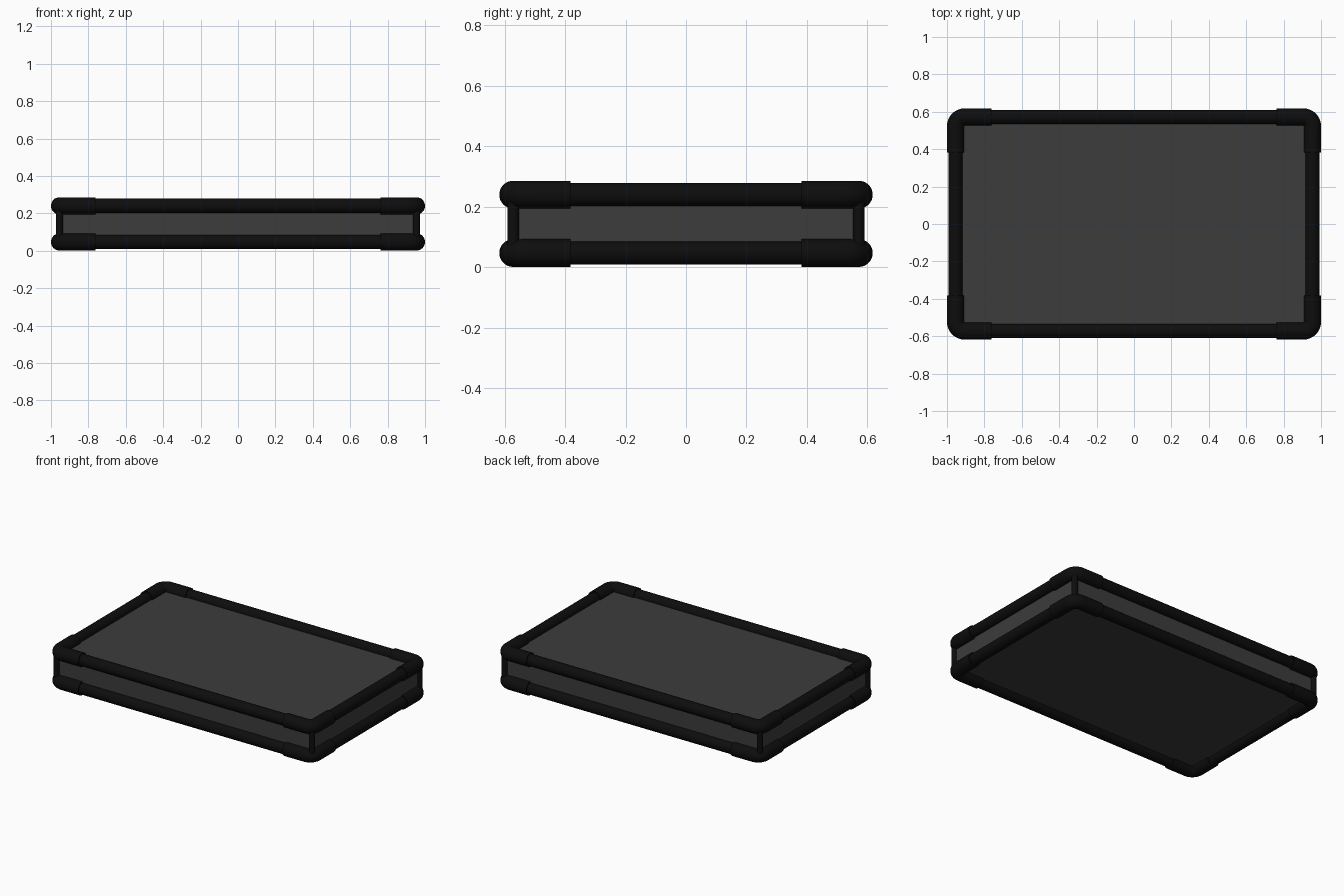
import bpy, bmesh, math
from mathutils import Vector

if "Cube" in bpy.data.objects:
    bpy.data.objects.remove(bpy.data.objects["Cube"])

CX, CY = 0.954, 0.572          # centre lines of the pipes
Z_LOW, Z_HIGH = 0.047, 0.240
PIPE_R, ELBOW_R, POST_R = 0.038, 0.046, 0.019
SIDES = 32


def material(name, value):
    m = bpy.data.materials.new(name)
    m.diffuse_color = (value, value, value, 1)
    m.use_nodes = True
    m.node_tree.nodes["Principled BSDF"].inputs["Base Color"].default_value = m.diffuse_color
    return m


BLACK = material("black pipe", 0.004)
GREY = material("dark grey panel", 0.045)


def finish(bm, name, mat, smooth=True):
    bmesh.ops.recalc_face_normals(bm, faces=bm.faces)
    mesh = bpy.data.meshes.new(name)
    bm.to_mesh(mesh)
    bm.free()
    mesh.materials.append(mat)
    ob = bpy.data.objects.new(name, mesh)
    bpy.context.collection.objects.link(ob)
    if smooth:
        bpy.ops.object.select_all(action='DESELECT')
        ob.select_set(True)
        bpy.context.view_layer.objects.active = ob
        bpy.ops.object.shade_smooth_by_angle(angle=math.radians(40))
    return ob


def tube(name, path, tangents, radius):
    """Sweep a capped circle along a path."""
    bm = bmesh.new()
    rings = []
    for p, t in zip(path, tangents):
        p, t = Vector(p), Vector(t).normalized()
        up = Vector((0, 0, 1)) if abs(t.z) < 0.9 else Vector((1, 0, 0))
        side = t.cross(up)
        rings.append([bm.verts.new(p + radius * (math.cos(a) * side + math.sin(a) * up))
                      for a in (2 * math.pi * i / SIDES for i in range(SIDES))])
    for r0, r1 in zip(rings, rings[1:]):
        for i in range(SIDES):
            j = (i + 1) % SIDES
            bm.faces.new((r0[i], r0[j], r1[j], r1[i]))
    bm.faces.new(rings[0])
    bm.faces.new(rings[-1])
    return finish(bm, name, BLACK)


def straight(name, a, b, radius):
    d = Vector(b) - Vector(a)
    return tube(name, (a, b), (d, d), radius)


def elbow(name, sx, sy, z):
    """Right-angle sleeve: arm along x, quarter bend, arm along y."""
    bend = 0.048
    path, tan = [(sx * 0.763, sy * CY, z)], [(sx, 0, 0)]
    for k in range(9):
        a = math.pi / 2 * k / 8
        path.append((sx * (CX - bend + bend * math.sin(a)),
                     sy * (CY - bend + bend * math.cos(a)), z))
        tan.append((sx * math.cos(a), -sy * math.sin(a), 0))
    path.append((sx * CX, sy * 0.383, z))
    tan.append((0, -sy, 0))
    return tube(name, path, tan, ELBOW_R)


# Panelled body, its faces lying on the pipe centre lines
bm = bmesh.new()
bmesh.ops.create_cube(bm, size=1)
for v in bm.verts:
    v.co = (v.co.x * 2 * CX, v.co.y * 2 * CY,
            Z_LOW if v.co.z < 0 else Z_HIGH)
finish(bm, "panel_body", GREY, smooth=False)

# Upper and lower pipe frames with corner elbows
for level, z in (("lower", Z_LOW), ("upper", Z_HIGH)):
    for s, word in ((-1, "front"), (1, "back")):
        straight(f"{level}_{word}_pipe", (-0.9, s * CY, z), (0.9, s * CY, z), PIPE_R)
    for s, word in ((-1, "left"), (1, "right")):
        straight(f"{level}_{word}_pipe", (s * CX, -0.52, z), (s * CX, 0.52, z), PIPE_R)
    for sx in (-1, 1):
        for sy in (-1, 1):
            elbow(f"{level}_corner_elbow", sx, sy, z)

# Upright corner posts
for sx in (-1, 1):
    for sy in (-1, 1):
        straight("corner_post", (sx * CX, sy * CY, Z_LOW), (sx * CX, sy * CY, Z_HIGH), POST_R)
